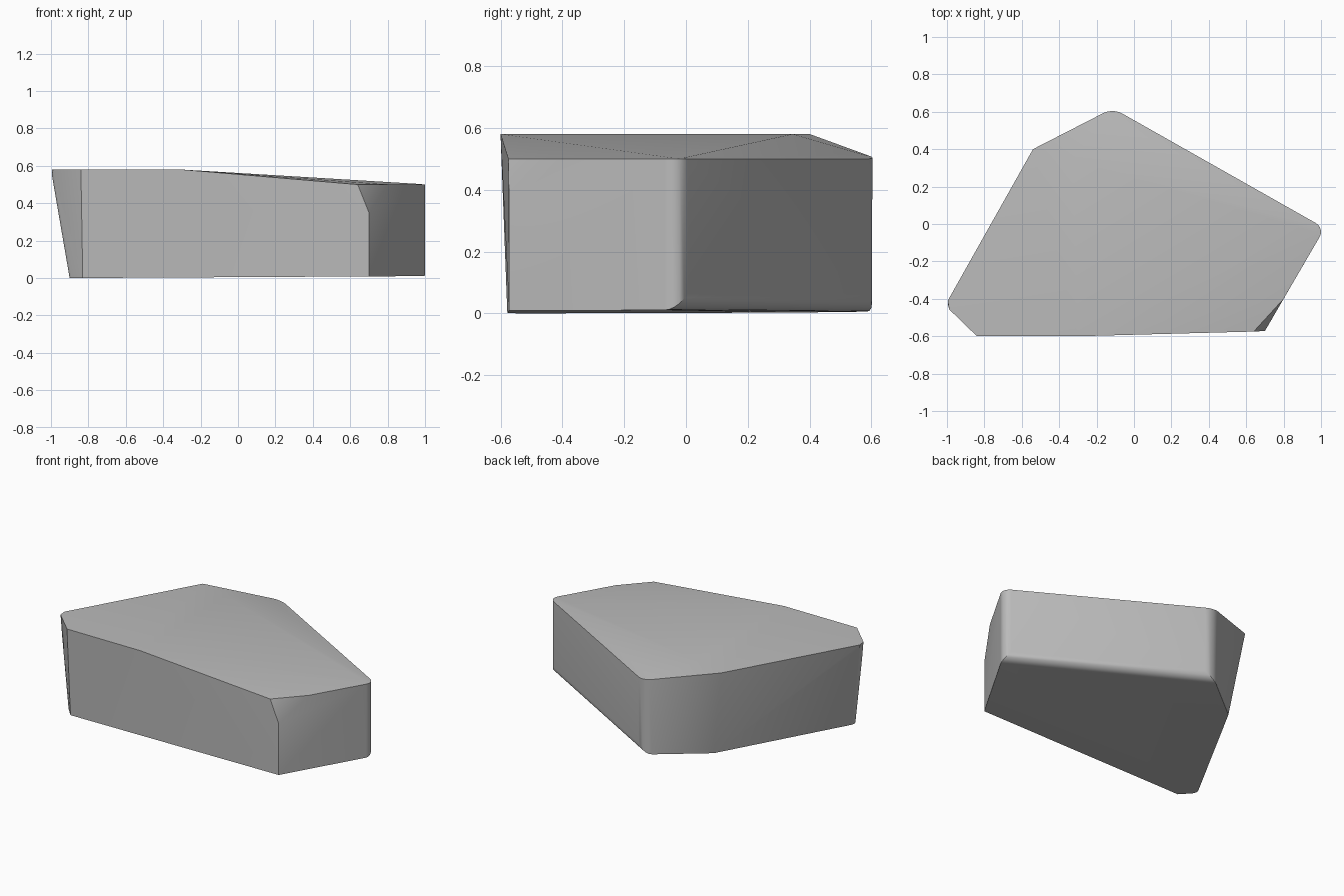
import bpy, bmesh, math
from mathutils import Vector

cube = bpy.data.objects.get("Cube")
if cube:
    bpy.data.objects.remove(cube, do_unlink=True)

# Stone colour
stone = bpy.data.materials.new("stone_grey")
stone.use_nodes = True
grey = (0.5, 0.5, 0.5, 1)
stone.diffuse_color = grey
stone.node_tree.nodes["Principled BSDF"].inputs["Base Color"].default_value = grey

# Upper corners, listed around the rim
left, front_left, front_mid = (-1.01, -0.435, 0.58), (-0.84, -0.6, 0.58), (-0.3, -0.6, 0.58)
front_right, cut_low, cut_back = (0.64, -0.575, 0.5), (0.7, -0.572, 0.35), (0.8, -0.4, 0.5)
right, back, back_left = (1.02, -0.022, 0.5), (-0.113, 0.619, 0.5), (-0.54, 0.4, 0.58)
crest = (-0.33, 0.345, 0.58)
upper = [left, front_left, front_mid, front_right, cut_low, cut_back,
         right, back, back_left, crest]

# Lower corners sit on a base that rises very slightly to the right
def base(x, y):
    return (x, y, 0.0055 * (x + 0.91))

low_left, low_right, low_back = base(-0.91, -0.49), base(1.02, -0.022), base(-0.113, 0.619)
lower = [low_left, base(-0.83, -0.578), base(0.7, -0.572),
         low_right, low_back, base(-0.45, 0.35)]

bm = bmesh.new()
for p in upper + lower:
    bm.verts.new(p)
bmesh.ops.convex_hull(bm, input=bm.verts[:])
bmesh.ops.dissolve_limit(bm, angle_limit=math.radians(0.6), verts=bm.verts[:], edges=bm.edges[:])

# Worn edges: round the chosen corner-to-corner edges
def round_edges(pairs, width):
    chosen = []
    for a, b in pairs:
        for e in bm.edges:
            p, q = (v.co for v in e.verts)
            for s, t in ((p, q), (q, p)):
                if (s - Vector(a)).length < 0.01 and (t - Vector(b)).length < 0.01:
                    chosen.append(e)
    if chosen:
        bmesh.ops.bevel(bm, geom=chosen, offset=width, offset_type='OFFSET',
                        segments=5, profile=0.5, affect='EDGES', clamp_overlap=True)

round_edges([(left, low_left)], 0.03)
round_edges([(right, low_right), (back, low_back), (low_right, low_back)], 0.055)
bmesh.ops.recalc_face_normals(bm, faces=bm.faces[:])

mesh = bpy.data.meshes.new("rock")
bm.to_mesh(mesh)
bm.free()
mesh.materials.append(stone)
rock = bpy.data.objects.new("rock", mesh)
bpy.context.collection.objects.link(rock)

# Soft shading that keeps the hard ridges
bpy.ops.object.select_all(action='DESELECT')
rock.select_set(True)
bpy.context.view_layer.objects.active = rock
bpy.ops.object.shade_smooth_by_angle(angle=math.radians(30))
